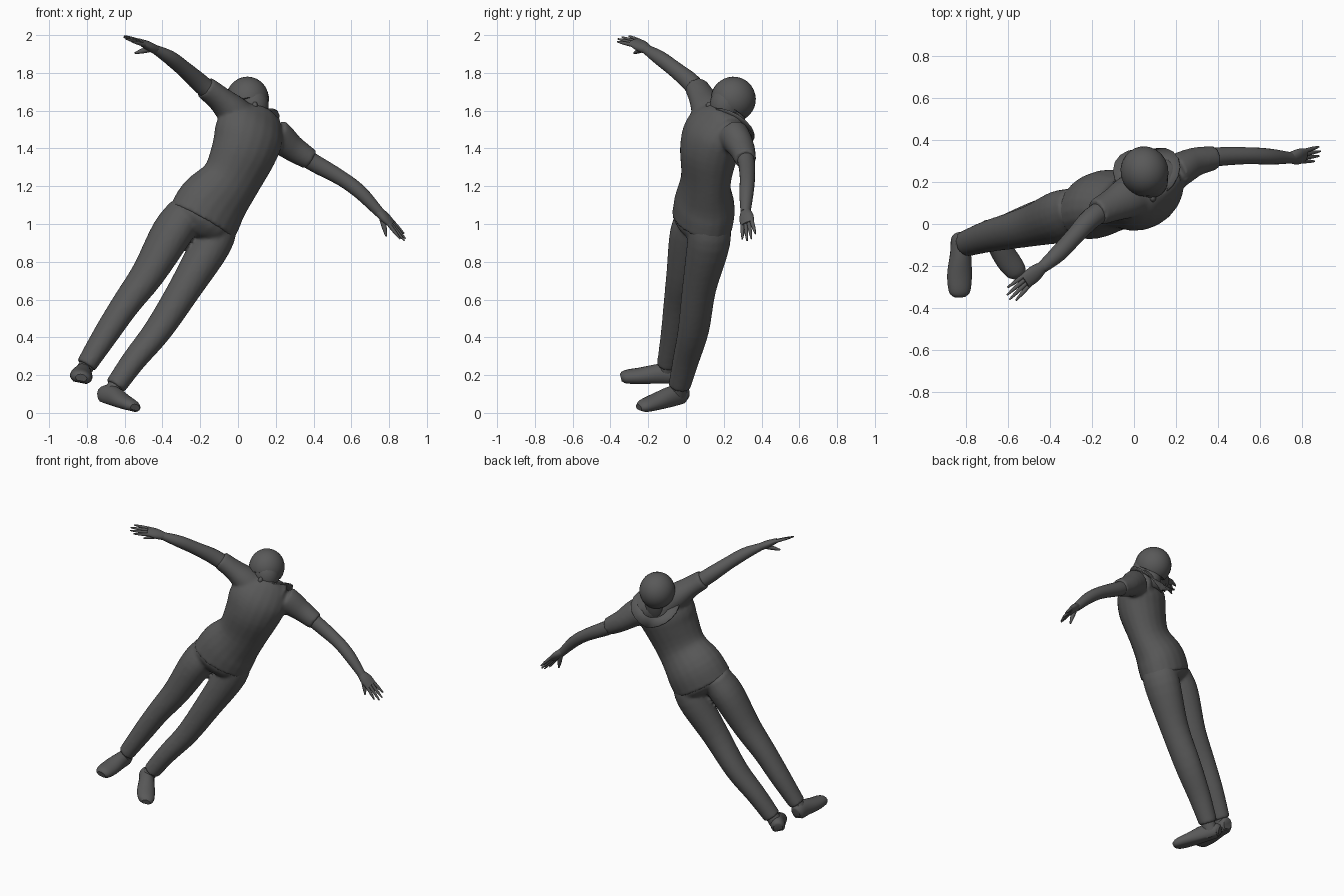
import bpy, bmesh, math
from mathutils import Vector

old = bpy.data.objects.get("Cube")
if old:
    bpy.data.objects.remove(old, do_unlink=True)

grey = bpy.data.materials.new("dark_grey")
grey.use_nodes = True
grey.diffuse_color = (0.1, 0.1, 0.1, 1)
grey.node_tree.nodes["Principled BSDF"].inputs["Base Color"].default_value = grey.diffuse_color

SIDE = Vector((0.81, 0.42, -0.42))       # across the twisted, leaning body
SEGMENTS = 20


def finish(name, bm, angle=40):
    bmesh.ops.recalc_face_normals(bm, faces=bm.faces)
    mesh = bpy.data.meshes.new(name)
    bm.to_mesh(mesh)
    bm.free()
    mesh.materials.append(grey)
    obj = bpy.data.objects.new(name, mesh)
    bpy.context.collection.objects.link(obj)
    bpy.ops.object.select_all(action="DESELECT")
    obj.select_set(True)
    bpy.context.view_layer.objects.active = obj
    bpy.ops.object.shade_smooth_by_angle(angle=math.radians(angle))
    return obj


def smooth_rows(rows, steps):
    """Catmull-Rom interpolation of (x, y, z, half width, half depth) rows."""
    pts = [Vector(r) for r in rows]
    pts = [pts[0] * 2 - pts[1]] + pts + [pts[-1] * 2 - pts[-2]]
    out = []
    for a, b, c, d in zip(pts, pts[1:], pts[2:], pts[3:]):
        for i in range(steps):
            t = i / steps
            out.append((b * 2 + (c - a) * t + (a * 2 - b * 5 + c * 4 - d) * t ** 2
                        + (b * 3 - a - c * 3 + d) * t ** 3) / 2)
    return out + [pts[-2]]


def loft(name, rows, side=SIDE, steps=4, flat=None):
    """Skin ellipses along a path; flat clips the underside for soles."""
    rows = smooth_rows(rows, steps)
    centres = [Vector(r[:3]) for r in rows]
    bm = bmesh.new()
    rings = []
    for i, row in enumerate(rows):
        axis = (centres[min(i + 1, len(rows) - 1)] - centres[max(i - 1, 0)]).normalized()
        u = (side - axis * side.dot(axis)).normalized()
        v = axis.cross(u)
        ring = []
        for k in range(SEGMENTS):
            a = math.tau * k / SEGMENTS
            s = math.sin(a)
            if flat is not None:
                s = max(s, flat)
            ring.append(bm.verts.new(centres[i] + u * row[3] * math.cos(a) + v * row[4] * s))
        rings.append(ring)
    for a, b in zip(rings, rings[1:]):
        for k in range(SEGMENTS):
            n = (k + 1) % SEGMENTS
            bm.faces.new((a[k], a[n], b[n], b[k]))
    bm.faces.new(rings[0])
    bm.faces.new(rings[-1])
    return finish(name, bm)


def blend(name, parts):
    """Join overlapping lofts into one garment with soft transitions."""
    bpy.ops.object.select_all(action="DESELECT")
    for part in parts:
        part.select_set(True)
    bpy.context.view_layer.objects.active = parts[0]
    bpy.ops.object.join()
    garment = bpy.context.object
    garment.name = name
    remesh = garment.modifiers.new("merge", "REMESH")
    remesh.mode = "VOXEL"
    remesh.voxel_size = .01
    remesh.use_smooth_shade = True
    soften = garment.modifiers.new("soften", "SMOOTH")
    soften.factor = .5
    soften.iterations = 7


def ellipsoid(name, centre, size, up=None, cut=None):
    """Ball, optionally turned to an up direction and cut off below a height."""
    bm = bmesh.new()
    bmesh.ops.create_uvsphere(bm, u_segments=24, v_segments=16, radius=1)
    if cut is not None:
        geom = bm.verts[:] + bm.edges[:] + bm.faces[:]
        bmesh.ops.bisect_plane(bm, geom=geom, plane_co=(0, 0, cut), plane_no=(0, 0, -1), clear_outer=True)
        bmesh.ops.holes_fill(bm, edges=[e for e in bm.edges if e.is_boundary])
    turn = Vector(up or (0, 0, 1)).to_track_quat("Z", "Y")
    for v in bm.verts:
        v.co = Vector(centre) + turn @ Vector(c * s for c, s in zip(v.co, size))
    return finish(name, bm)


# Shirt: body from hem to neck, with both sleeves
body = loft("shirt_body", [
    (-.19, .085, 1.01, .2, .152), (-.135, .1, 1.11, .193, .152),
    (-.04, .105, 1.23, .164, .124), (.03, .12, 1.38, .18, .147),
    (.06, .145, 1.48, .193, .145), (.085, .18, 1.56, .165, .105),
    (.09, .2, 1.605, .09, .07)])
right_sleeve = loft("right_sleeve", [
    (.06, .17, 1.51, .1, .11), (-.03, .125, 1.6, .085, .1),
    (-.1, .09, 1.665, .066, .08), (-.175, .055, 1.725, .06, .066)])
left_sleeve = loft("left_sleeve", [
    (.1, .2, 1.515, .1, .11), (.2, .25, 1.47, .09, .085),
    (.29, .295, 1.4, .07, .07), (.385, .315, 1.34, .057, .057)])
blend("shirt", [body, right_sleeve, left_sleeve])

# Trousers: seat and legs
seat = loft("trouser_seat", [
    (-.15, .095, 1.09, .18, .14), (-.195, .085, 1.01, .192, .143),
    (-.22, .08, .97, .16, .11), (-.235, .08, .945, .07, .06)])
right_leg = loft("right_trouser_leg", [
    (-.275, .065, 1.06, .1, .11), (-.352, .035, .95, .106, .125),
    (-.474, -.005, .74, .088, .102), (-.594, -.035, .575, .074, .087),
    (-.697, -.06, .42, .066, .076), (-.805, -.095, .25, .053, .062)])
left_leg = loft("left_trouser_leg", [
    (-.09, .125, 1.03, .09, .11), (-.138, .12, .9, .105, .117),
    (-.28, .07, .66, .087, .092), (-.422, .04, .44, .073, .086),
    (-.55, .0, .28, .063, .073), (-.65, -.035, .14, .056, .06)])
blend("trousers", [seat, right_leg, left_leg])

# Shoes with flat soles
loft("right_ankle", [(-.79, -.09, .27, .04, .045), (-.825, -.1, .21, .043, .05)])
loft("left_ankle", [(-.63, -.03, .17, .04, .042), (-.675, -.045, .1, .045, .05)])
loft("right_shoe", [
    (-.825, -.05, .2, .03, .035), (-.825, -.07, .205, .045, .055),
    (-.825, -.14, .205, .05, .055), (-.83, -.24, .195, .06, .045),
    (-.83, -.32, .19, .052, .036), (-.83, -.345, .185, .03, .02)],
    side=Vector((1, 0, -.2)), flat=-.8)
loft("left_shoe", [
    (-.72, -.0, .09, .03, .03), (-.705, -.02, .095, .045, .052),
    (-.66, -.08, .083, .05, .058), (-.605, -.165, .055, .058, .045),
    (-.56, -.225, .035, .05, .034), (-.545, -.25, .028, .028, .018)],
    side=Vector((.8, .6, -.2)), flat=-.75)

# Bare arms
loft("right_arm", [
    (-.1, .09, 1.66, .05, .052), (-.2, .03, 1.745, .05, .05),
    (-.285, -.06, 1.82, .043, .042), (-.36, -.14, 1.88, .04, .038),
    (-.44, -.21, 1.925, .028, .024)])
loft("left_arm", [
    (.3, .3, 1.39, .046, .048), (.4, .32, 1.325, .045, .047),
    (.55, .325, 1.24, .04, .04), (.65, .32, 1.165, .038, .037),
    (.75, .315, 1.06, .026, .027)])


def hand(label, wrist, knuckle, tip, spread, thumb):
    """Palm, four fanned fingers and a thumb."""
    wrist, knuckle, tip, spread, thumb = map(Vector, (wrist, knuckle, tip, spread, thumb))
    mid = wrist.lerp(knuckle, .5)
    loft(label + "_palm", [(*wrist, .026, .024), (*mid, .04, .024), (*knuckle, .038, .015)], side=spread)
    for i, reach in enumerate((.82, 1, .96, .72)):
        off = spread * (i - 1.5)
        base = knuckle + off * .018 - (knuckle - wrist) * .15
        end = knuckle + (tip - knuckle) * reach + off * .026
        loft(f"{label}_finger_{i}", [(*base, .011, .011), (*base.lerp(end, .6), .009, .009), (*end, .004, .004)],
             side=spread, steps=2)
    start = wrist.lerp(knuckle, .25)
    loft(label + "_thumb", [(*start, .02, .018), (*start.lerp(thumb, .6), .014, .013), (*thumb, .005, .005)],
         side=spread, steps=2)


hand("right_hand", (-.43, -.2, 1.92), (-.52, -.275, 1.965), (-.6, -.35, 1.985),
     (-.6, .7, .4), (-.545, -.275, 1.905))
hand("left_hand", (.74, .315, 1.07), (.815, .325, 1.0), (.885, .335, .915),
     (.35, .9, .25), (.785, .3, .935))

# Head, hair cap and neck, tipped backwards
TILT = Vector((-.12, .52, .85)).normalized()
loft("neck", [(.08, .2, 1.46, .075, .07), (.07, .24, 1.54, .07, .068), (.06, .255, 1.64, .065, .065)])
ellipsoid("face", (.075, .215, 1.635), (.085, .09, .105), up=(-.2, .3, .9))
ellipsoid("hair", (.05, .25, 1.66), (.114, .12, .12), up=TILT, cut=-.45)
ellipsoid("nose", (.09, .125, 1.625), (.015, .02, .022))
ellipsoid("chin", (.11, .165, 1.56), (.04, .04, .03))

# Open collar: a band round the neck folding out to a flap, with a gap at the front
bm = bmesh.new()
across = (Vector((1, 0, 0)) - TILT * TILT.x).normalized()
back = TILT.cross(across)
base = Vector((.065, .24, 1.52))
rows = []
for i in range(17):
    a = math.radians(-145 + 290 * i / 16)
    out = across * math.sin(a) + back * math.cos(a)
    wing = abs(math.sin(a))
    rows.append([bm.verts.new(base + out * r + TILT * h) for r, h in
                 ((.08, -.02), (.088, .03), (.14 + .02 * wing, .07 * wing - .02))])
for a, b in zip(rows, rows[1:]):
    for k in range(2):
        bm.faces.new((a[k], a[k + 1], b[k + 1], b[k]))
collar = finish("collar", bm)
thick = collar.modifiers.new("thickness", "SOLIDIFY")
thick.thickness = .008
